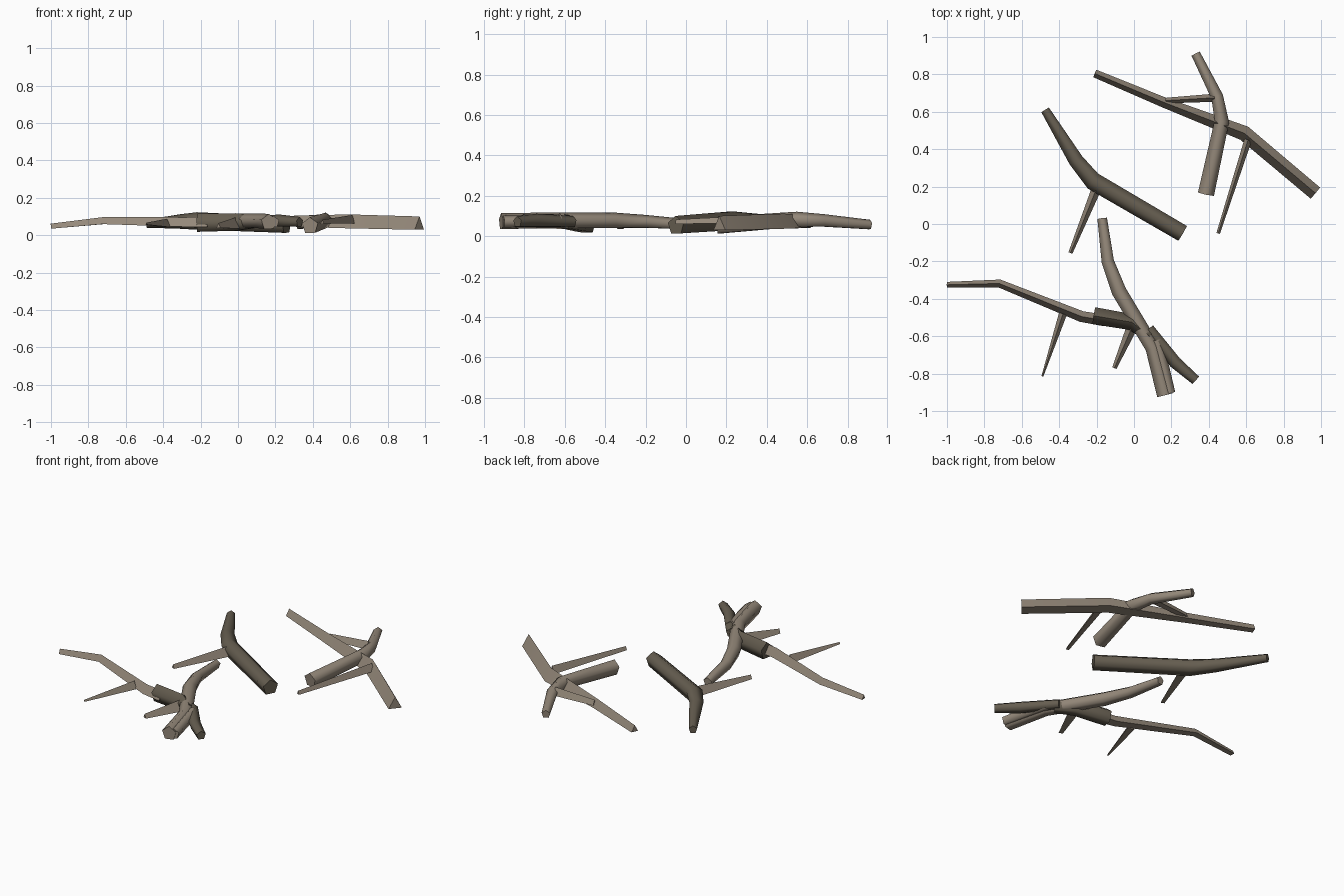
import bpy, bmesh, math
from mathutils import Vector

cube = bpy.data.objects.get("Cube")
if cube:
    bpy.data.objects.remove(cube)


def material(name, rgb):
    m = bpy.data.materials.new(name)
    m.use_nodes = True
    m.diffuse_color = (*rgb, 1)
    m.node_tree.nodes["Principled BSDF"].inputs["Base Color"].default_value = (*rgb, 1)
    return m


bark = material("weathered bark", (0.30, 0.25, 0.195))
dark = material("dark bark", (0.13, 0.11, 0.08))


def stick(name, mat, path, sides=5, twist=0.3, tall=1.0):
    """Tapered faceted tube; path holds (x, y, z, radius), tall scales its height."""
    bm = bmesh.new()
    pts = [Vector(p[:3]) for p in path]
    rings = []
    for i, p in enumerate(pts):
        a, b = pts[max(i - 1, 0)], pts[min(i + 1, len(pts) - 1)]
        side = (b - a).cross(Vector((0, 0, 1))).normalized()
        up = side.cross(b - a).normalized() * tall
        ring = []
        for k in range(sides):
            t = twist + math.tau * k / sides
            ring.append(bm.verts.new(p + path[i][3] * (side * math.cos(t) + up * math.sin(t))))
        rings.append(ring)
    for r, s in zip(rings, rings[1:]):
        for k in range(sides):
            n = (k + 1) % sides
            bm.faces.new((r[k], r[n], s[n], s[k]))
    bm.faces.new(rings[0])
    bm.faces.new(rings[-1])
    bmesh.ops.recalc_face_normals(bm, faces=bm.faces)
    mesh = bpy.data.meshes.new(name)
    bm.to_mesh(mesh)
    bm.free()
    mesh.materials.append(mat)
    ob = bpy.data.objects.new(name, mesh)
    bpy.context.collection.objects.link(ob)
    bpy.ops.object.select_all(action='DESELECT')
    ob.select_set(True)
    bpy.context.view_layer.objects.active = ob
    bpy.ops.object.shade_smooth_by_angle(angle=math.radians(75))


def ridged(name, mat, path, tall=1.0):
    """Three-sided stick with its ridge on top."""
    stick(name, mat, path, 3, math.pi / 2, tall)


# Back left group: two crossed branches with twigs
stick("crossing_branch", bark, [(.33, .91, .055, .026), (.445, .68, .075, .034),
                                (.47, .55, .08, .041), (.385, .16, .05, .046)])
ridged("long_branch", bark, [(-.21, .805, .065, .025), (.16, .65, .067, .032),
                             (.59, .485, .062, .047), (.97, .165, .053, .045)], 1.05)
ridged("crossing_twig", bark, [(.43, .675, .08, .025), (.17, .66, .073, .017)], 1.2)
ridged("long_twig", bark, [(.61, .45, .078, .023), (.45, -.05, .068, .011)], 1.3)

# Middle group: thick dark branch
stick("thick_branch", dark, [(-.475, .61, .06, .025), (-.31, .34, .07, .042),
                             (-.22, .23, .072, .051), (.26, -.05, .052, .048)])
ridged("thick_twig", bark, [(-.2, .19, .06, .03), (-.34, -.155, .06, .013)], 1.2)

# Front group: forked branch
stick("forked_branch", bark, [(-.17, .03, .055, .027), (-.14, -.2, .07, .035),
                              (-.08, -.36, .075, .042), (.1, -.66, .075, .042),
                              (.165, -.915, .07, .044)])
stick("fork_prong", bark, [(.12, -.62, .075, .036), (.19, -.905, .07, .033)])
stick("dark_prong", dark, [(.08, -.56, .07, .03), (.22, -.74, .076, .035),
                           (.33, -.835, .07, .028)])

# Front group: side branch with its thick joint
ridged("side_branch", bark, [(-1, -.325, .044, .018), (-.72, -.318, .072, .025),
                             (-.28, -.495, .062, .034), (-.16, -.515, .062, .036)])
stick("side_joint", dark, [(-.215, -.49, .062, .048), (-.01, -.525, .066, .046),
                           (.085, -.6, .07, .035)], tall=1.12)
ridged("side_twig", bark, [(-.38, -.48, .058, .025), (-.49, -.815, .06, .006)], 1.2)
ridged("joint_twig", bark, [(-.01, -.55, .055, .034), (-.105, -.77, .048, .014)], 1.2)
